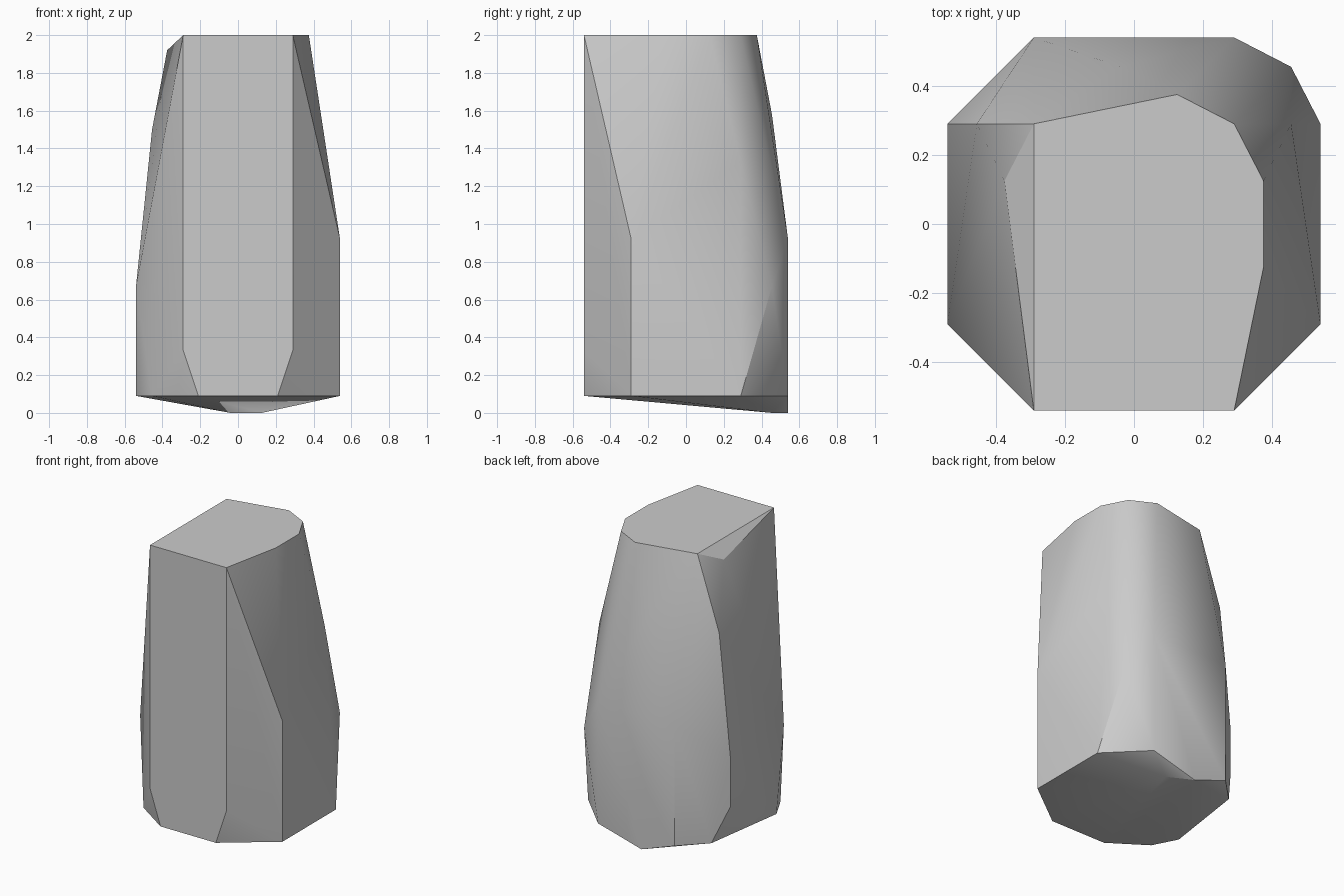
import bpy
import bmesh
import math

cube = bpy.data.objects.get("Cube")
if cube:
    bpy.data.objects.remove(cube, do_unlink=True)

# Single stone colour
grey = bpy.data.materials.new("stone_grey")
grey.use_nodes = True
grey.diffuse_color = (0.6, 0.6, 0.6, 1)
grey.node_tree.nodes["Principled BSDF"].inputs["Base Color"].default_value = grey.diffuse_color

TOP, FOOT = 2, 0.09
W, I = 0.54, 0.29  # half width and chamfer corner

# Outlines of the flat top and of the foot
top_outline = [(-I, -W), (I, -W), (0.375, -0.125), (0.375, 0.125),
               (I, I), (0.125, 0.375), (-I, I)]
foot_outline = [(-0.21, -W), (0.21, -W), (W, -I), (W, I), (I, W), (-I, W),
                (-0.455, 0.375), (-W, -0.21), (-0.455, -0.375)]

# Chipped corners between them, and the low ridge underneath
corners = [(-I, -W, 0.33), (I, -W, 0.33), (W, -I, 0.92), (-W, -I, 0.67),
           (-W, I, 0.33), (-W, I, 0.67), (-0.455, I, 1.5), (-0.375, 0.125, 1.92),
           (-I, W, 0.92), (I, W, 0.92), (-0.04, 0.455, 1.58),
           (0.455, 0.455, 0.67), (0.455, I, 1.33)]
ridge = [(-0.04, W, 0), (0.125, 0.455, 0)]

points = [(x, y, TOP) for x, y in top_outline]
points += [(x, y, FOOT) for x, y in foot_outline]
points += corners + ridge

# Wrap the corners into one faceted stone
bm = bmesh.new()
for p in points:
    bm.verts.new(p)
hull = bmesh.ops.convex_hull(bm, input=bm.verts[:])
spare = {g for g in hull["geom_interior"] + hull["geom_unused"]
         if isinstance(g, bmesh.types.BMVert)}
bmesh.ops.delete(bm, geom=list(spare), context='VERTS')
bmesh.ops.dissolve_limit(bm, angle_limit=math.radians(0.5),
                         verts=bm.verts[:], edges=bm.edges[:])
bmesh.ops.recalc_face_normals(bm, faces=bm.faces[:])
mesh = bpy.data.meshes.new("stone_pillar")
bm.to_mesh(mesh)
bm.free()
mesh.materials.append(grey)

pillar = bpy.data.objects.new("stone_pillar", mesh)
bpy.context.collection.objects.link(pillar)
bpy.context.view_layer.objects.active = pillar
pillar.select_set(True)
bpy.ops.object.shade_smooth_by_angle(angle=math.radians(30))
